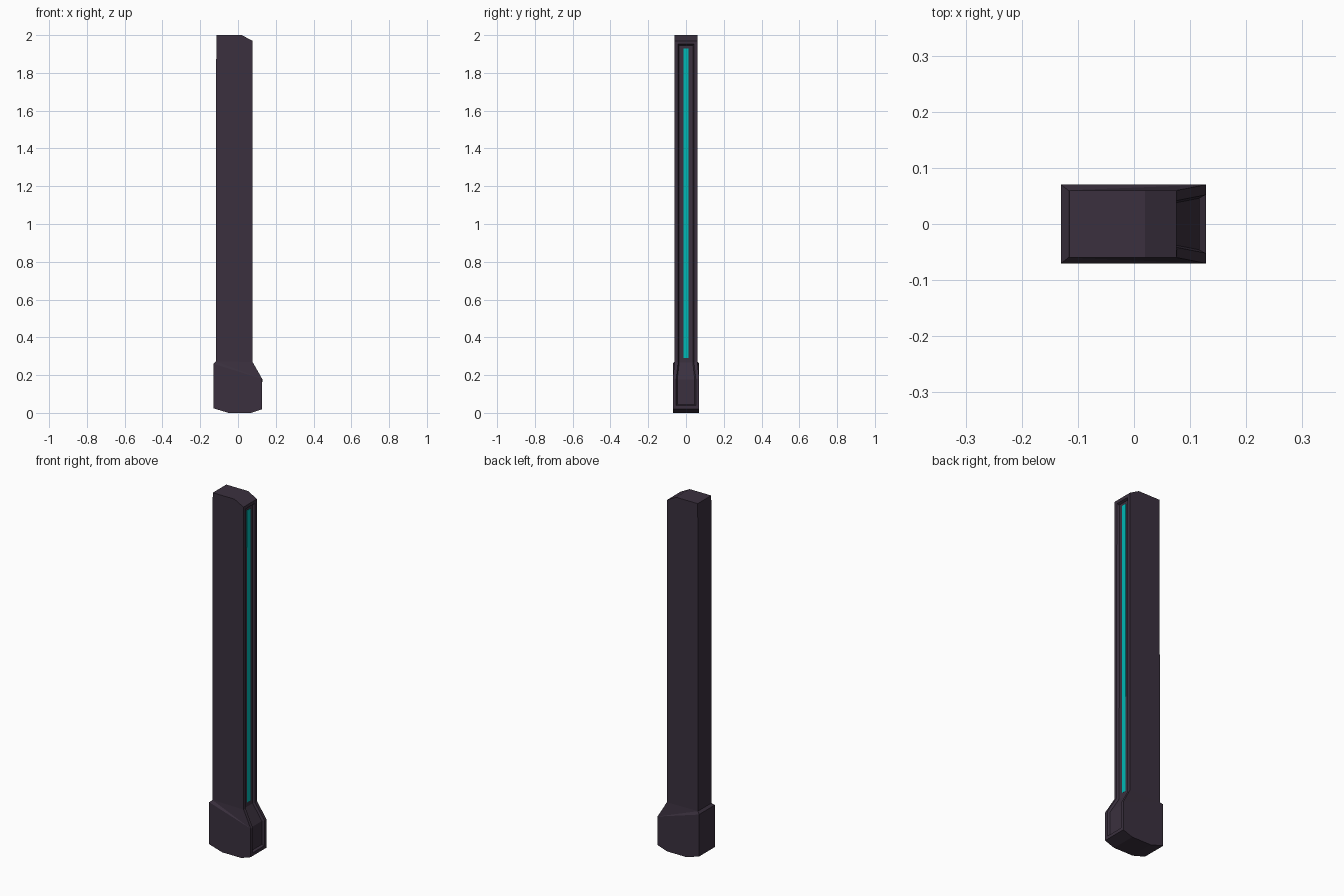
import bpy
import bmesh

if "Cube" in bpy.data.objects:
    bpy.data.objects.remove(bpy.data.objects["Cube"], do_unlink=True)


def make_material(name, color):
    mat = bpy.data.materials.new(name)
    mat.use_nodes = True
    mat.diffuse_color = color
    mat.node_tree.nodes["Principled BSDF"].inputs["Base Color"].default_value = color
    return mat


def finish(bm, name, mat):
    mesh = bpy.data.meshes.new(name)
    bm.to_mesh(mesh)
    bm.free()
    mesh.materials.append(mat)
    obj = bpy.data.objects.new(name, mesh)
    bpy.context.collection.objects.link(obj)
    return obj


dark = make_material("dark_plum", (0.043, 0.030, 0.049, 1))
teal = make_material("glowing_teal", (0.0, 0.48, 0.46, 1))

# Side outline of column and flared foot: x, half width in y, z
outline = {
    "top_back": (-0.115, 0.06, 2.0),
    "top_mid": (0.02, 0.06, 2.0),
    "top_lip": (0.076, 0.06, 1.97),
    "neck": (0.077, 0.06, 0.27),
    "toe_top": (0.128, 0.07, 0.18),
    "toe_low": (0.128, 0.07, 0.02),
    "sole_toe": (0.07, 0.07, 0.0),
    "sole_heel": (-0.05, 0.07, 0.0),
    "heel_low": (-0.13, 0.07, 0.024),
    "heel_top": (-0.13, 0.07, 0.26),
    "heel_neck": (-0.117, 0.06, 0.272),
}
side_faces = [
    ("top_back", "top_mid", "top_lip", "neck", "heel_neck"),
    ("heel_neck", "neck", "toe_top"),
    ("heel_neck", "toe_top", "heel_top"),
    ("toe_top", "toe_low", "sole_toe", "sole_heel", "heel_low", "heel_top"),
]

# Column and foot as one closed body
bm = bmesh.new()
near, far = ({k: bm.verts.new((x, s * y, z)) for k, (x, y, z) in outline.items()}
             for s in (-1, 1))
for names in side_faces:
    for side in (near, far):
        bm.faces.new([side[n] for n in names])
names = list(outline)
channel = []
for a, b in zip(names, names[1:] + names[:1]):
    face = bm.faces.new((near[a], near[b], far[b], far[a]))
    if a in ("top_lip", "neck", "toe_top"):
        channel.append(face)
bmesh.ops.recalc_face_normals(bm, faces=bm.faces)

# Recessed channel running down the column and over the foot
for thickness, depth in ((0.018, 0), (0.006, -0.012)):
    bmesh.ops.inset_region(bm, faces=channel, thickness=thickness, depth=depth,
                           use_even_offset=True, use_boundary=True)
finish(bm, "column_and_foot", dark)

# Light strip inside the channel
bm = bmesh.new()
bmesh.ops.create_cube(bm, size=1)
bmesh.ops.scale(bm, vec=(0.006, 0.028, 1.64), verts=bm.verts)
bmesh.ops.translate(bm, vec=(0.0635, 0, 1.11), verts=bm.verts)
finish(bm, "light_strip", teal)
